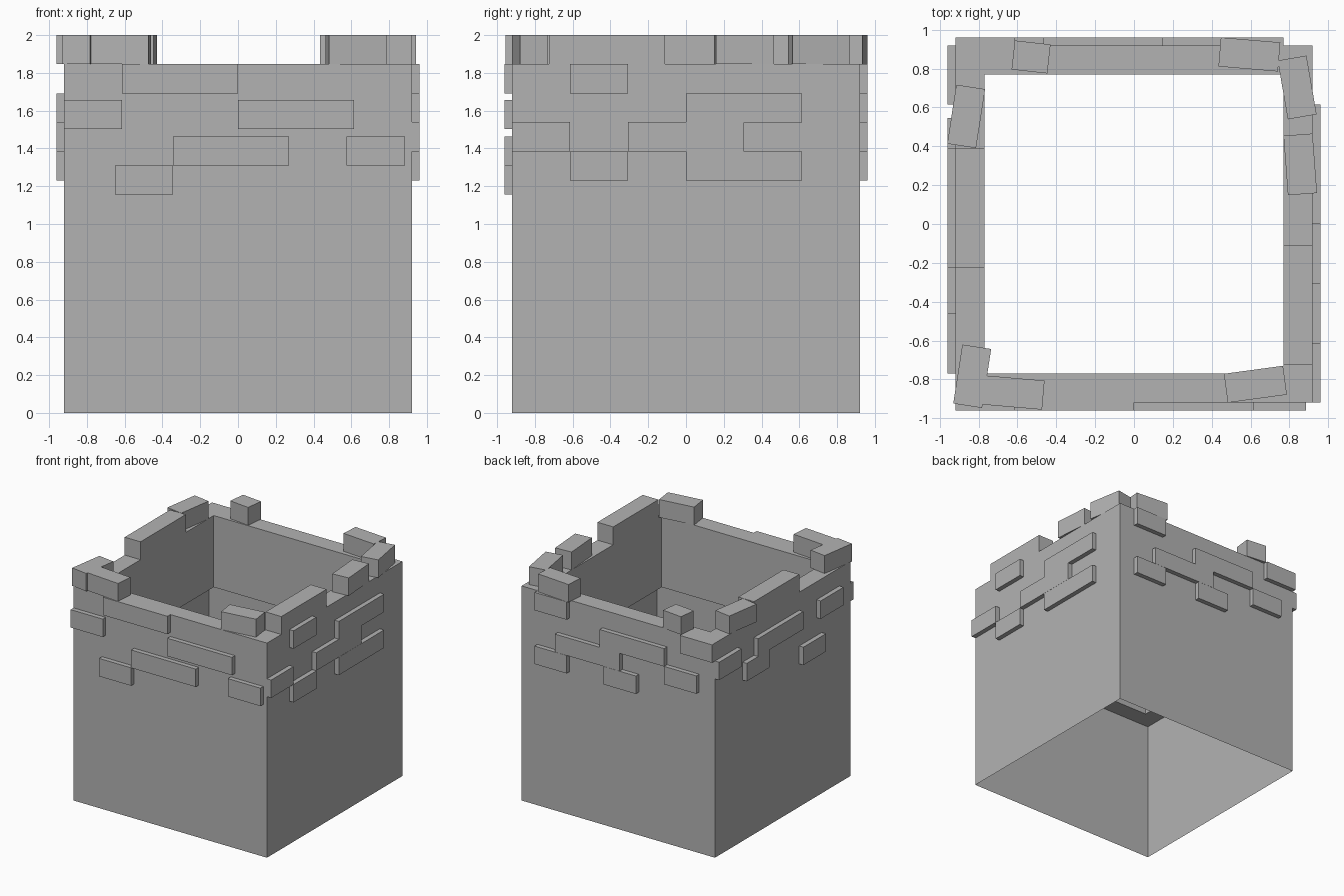
import bpy, bmesh
from math import radians, pi
from mathutils import Matrix, Vector

cube = bpy.data.objects.get("Cube")
if cube:
    bpy.data.objects.remove(cube, do_unlink=True)

stone = bpy.data.materials.new("grey_stone")
stone.use_nodes = True
stone.diffuse_color = (0.45, 0.45, 0.45, 1)
bsdf = stone.node_tree.nodes["Principled BSDF"]
bsdf.inputs["Base Color"].default_value = stone.diffuse_color
bsdf.inputs["Roughness"].default_value = 0.9

OUTER, INNER, FACE = 0.92, 0.77, 0.96
RIM, LEDGE, TOP = 1.846, 1.23, 2.0
COURSE = 0.154


def finish(name, bm):
    mesh = bpy.data.meshes.new(name)
    bm.to_mesh(mesh)
    bm.free()
    mesh.materials.append(stone)
    obj = bpy.data.objects.new(name, mesh)
    bpy.context.collection.objects.link(obj)
    return obj


def block(name, centre, size, angle=0.0):
    bm = bmesh.new()
    matrix = (Matrix.Translation(centre) @ Matrix.Rotation(angle, 4, 'Z')
              @ Matrix.Diagonal((*size, 1)))
    bmesh.ops.create_cube(bm, size=1, matrix=matrix)
    return finish(name, bm)


# Square tower: thin skirt below, thick wall with an inner ledge above
bm = bmesh.new()
profile = [(OUTER, 0), (OUTER, RIM), (INNER, RIM), (INNER, LEDGE), (OUTER, LEDGE)]
loops = [[bm.verts.new((sx * r, sy * r, z))
          for sx, sy in ((-1, -1), (1, -1), (1, 1), (-1, 1))] for r, z in profile]
for low, high in zip(loops, loops[1:]):
    for i in range(4):
        j = (i + 1) % 4
        bm.faces.new((low[i], low[j], high[j], high[i]))
finish("tower_wall", bm)

# Raised wall bricks: start and end along the wall, bottom height
front = [(-0.615, 0, 1.692), (-0.92, -0.615, 1.503), (0, 0.615, 1.503),
         (-0.345, 0.27, 1.31), (0.575, 0.885, 1.31), (-0.65, -0.345, 1.156)]
right = [(-0.615, -0.307, 1.692), (0, 0.615, 1.538), (-0.307, 0.307, 1.385),
         (-0.92, -0.615, 1.385), (-0.615, -0.307, 1.23), (0, 0.615, 1.23)]
back = [(0.465, 0.77, 1.692), (-0.92, -0.615, 1.692), (-0.465, 0.15, 1.538),
        (-0.04, 0.575, 1.385), (-0.77, -0.465, 1.385),
        (0.465, 0.77, 1.23), (-0.195, 0.115, 1.23)]
left = [(0.615, 0.92, 1.538), (-0.225, 0.39, 1.538), (-0.77, -0.46, 1.538),
        (0.235, 0.545, 1.385), (-0.53, -0.225, 1.23)]
depth, mid = FACE - OUTER, (FACE + OUTER) / 2
sides = (("front", front, 0, -1), ("plus_x", right, 1, 1),
         ("back", back, 0, 1), ("minus_x", left, 1, -1))
for side, bricks, axis, sign in sides:
    for n, (a, b, z) in enumerate(bricks, 1):
        centre = Vector(((a + b) / 2, sign * mid, z + COURSE / 2))
        size = Vector((b - a, depth, COURSE))
        if axis == 1:
            centre.xy = centre.yx
            size.xy = size.yx
        block(f"{side}_brick_{n}", centre, size)

# Loose blocks on the rim: centre x, centre y, length, angle from the x axis
rim_blocks = [(-0.53, 0.86, 0.185, -6.3), (0.594, 0.873, 0.307, -4.8),
              (0.84, 0.703, 0.307, 99.8), (0.856, 0.307, 0.307, 94.3),
              (-0.864, 0.554, 0.307, 81.2), (-0.833, -0.784, 0.307, 81.2),
              (-0.62, -0.868, 0.307, -4.9), (0.625, -0.825, 0.307, 7.7),
              (0.845, -0.418, 0.615, 90), (-0.845, 0.082, 0.615, 90)]
for n, (x, y, length, angle) in enumerate(rim_blocks, 1):
    block(f"rim_block_{n}", (x, y, (RIM + TOP) / 2),
          (length, OUTER - INNER, TOP - RIM), radians(angle))
